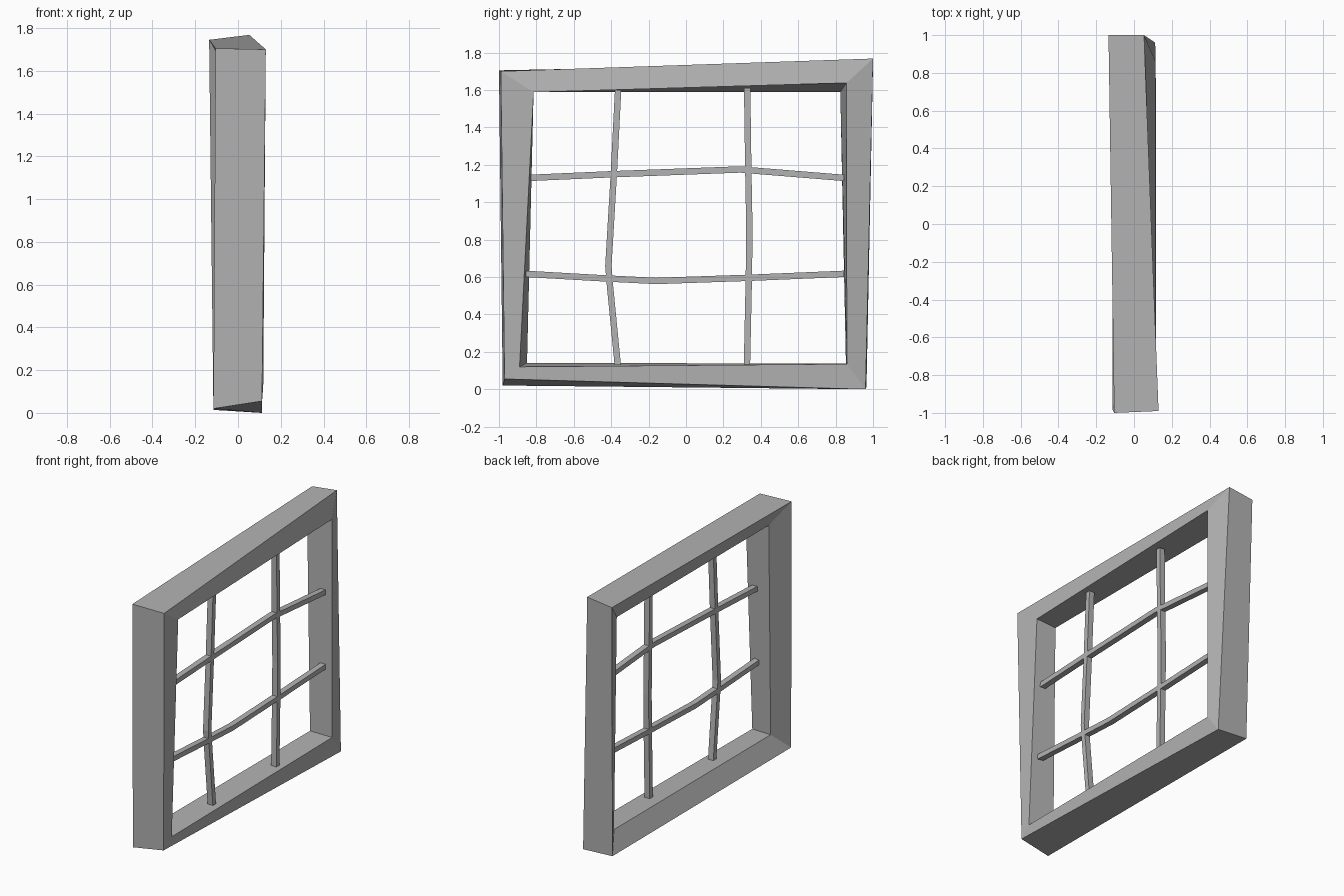
import bpy, bmesh
from mathutils import Vector

if "Cube" in bpy.data.objects:
    bpy.data.objects.remove(bpy.data.objects["Cube"])

grey = bpy.data.materials.new("mid_grey")
grey.diffuse_color = (.45, .45, .45, 1)
grey.use_nodes = True
grey.node_tree.nodes["Principled BSDF"].inputs["Base Color"].default_value = grey.diffuse_color


def finish(bm, name):
    bmesh.ops.recalc_face_normals(bm, faces=bm.faces)
    me = bpy.data.meshes.new(name)
    bm.to_mesh(me)
    bm.free()
    me.materials.append(grey)
    ob = bpy.data.objects.new(name, me)
    bpy.context.collection.objects.link(ob)


def skin(bm, rings, closed):
    """Bridge consecutive four-point rings into a tube."""
    vs = [[bm.verts.new(p) for p in r] for r in rings]
    n = len(vs)
    for i in range(n if closed else n - 1):
        a, b = vs[i], vs[(i + 1) % n]
        for k in range(4):
            m = (k + 1) % 4
            bm.faces.new((a[k], a[m], b[m], b[k]))
    if not closed:
        bm.faces.new(vs[0])
        bm.faces.new(vs[-1])


# Crooked outer frame: one mitre section per corner
# (outer front, outer back, inner back, inner front)
corners = [
    [(.13, -.99, 1.70), (-.105, -1, 1.705), (-.05, -.83, 1.59), (.115, -.815, 1.588)],
    [(.053, 1, 1.768), (-.135, 1, 1.745), (-.05, .825, 1.59), (.115, .858, 1.638)],
    [(.112, .96, 0), (-.115, .965, .014), (-.05, .855, .138), (.115, .86, .135)],
    [(.112, -.97, .055), (-.115, -.98, .02), (-.05, -.85, .14), (.118, -.89, .12)],
]
bm = bmesh.new()
skin(bm, corners, True)
finish(bm, "window_frame")


# Bent glazing bars following a path of (y, z) points
def bar(name, path, width=.034, x0=.036, x1=.076):
    pts = [Vector(p) for p in path]
    span = pts[-1] - pts[0]
    # square off the ends along the main direction of the bar
    main = Vector((1, 0)) if abs(span.x) > abs(span.y) else Vector((0, -1))
    rings = []
    for i, p in enumerate(pts):
        d = main
        if 0 < i < len(pts) - 1:
            d = (pts[i + 1] - pts[i - 1]).normalized()
        n = Vector((-d.y, d.x)) * width / 2
        a, b = p + n, p - n
        rings.append([(x0, *a), (x1, *a), (x1, *b), (x0, *b)])
    bm = bmesh.new()
    skin(bm, rings, False)
    finish(bm, name)


bar("upper_horizontal_bar", [(-.84, 1.13), (-.385, 1.15), (.29, 1.175), (.4, 1.166), (.845, 1.13)])
bar("lower_horizontal_bar", [(-.86, .617), (-.42, .592), (-.16, .579), (.34, .596), (.845, .617)])
bar("left_vertical_bar", [(-.363, 1.6), (-.386, 1.15), (-.415, .66), (-.408, .57), (-.365, .13)])
bar("right_vertical_bar", [(.327, 1.61), (.333, 1.18), (.339, .85), (.336, .6), (.326, .13)])
